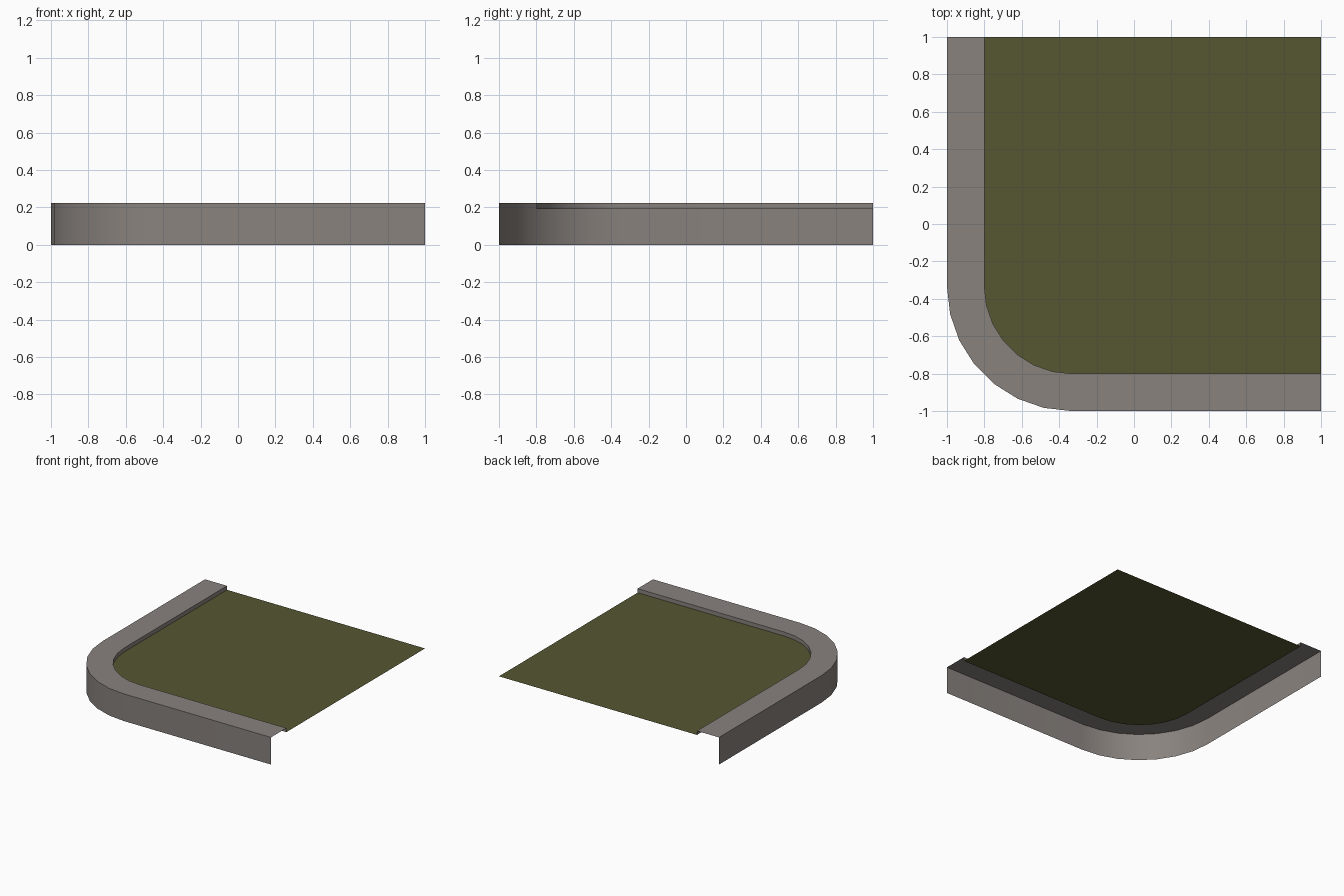
import bpy, bmesh, math

if "Cube" in bpy.data.objects:
    bpy.data.objects.remove(bpy.data.objects["Cube"])

CENTRE, SEGS = -1 / 3, 7        # corner arc centre (x = y) and arc divisions
TOP, LAWN = 0.223, 0.19         # kerb top and grass heights


def material(name, rgb):
    m = bpy.data.materials.new(name)
    m.diffuse_color = (*rgb, 1)
    m.use_nodes = True
    m.node_tree.nodes["Principled BSDF"].inputs["Base Color"].default_value = m.diffuse_color
    return m


def corner_path(edge):
    """L-shaped plan line at distance `edge` from the middle, rounded at the corner."""
    r = edge + CENTRE
    pts = [(-edge, 1)]
    for i in range(SEGS + 1):
        a = math.radians(90) * i / SEGS
        pts.append((CENTRE - r * math.cos(a), CENTRE - r * math.sin(a)))
    return pts + [(1, -edge)]


def make_object(name, bm, mat):
    mesh = bpy.data.meshes.new(name)
    bm.to_mesh(mesh)
    bm.free()
    mesh.materials.append(mat)
    ob = bpy.data.objects.new(name, mesh)
    bpy.context.collection.objects.link(ob)
    return ob


# Kerb: open strip of outer wall, flat top and inner lip, swept round the corner
bm = bmesh.new()
rows = [[bm.verts.new((x, y, z)) for x, y in corner_path(edge)]
        for edge, z in ((1, 0), (1, TOP), (0.8, TOP), (0.8, LAWN))]
for lo, hi in zip(rows, rows[1:]):
    for i in range(len(lo) - 1):
        bm.faces.new((lo[i], lo[i + 1], hi[i + 1], hi[i]))
kerb = make_object("kerb", bm, material("stone grey", (0.25, 0.225, 0.208)))
bpy.context.view_layer.objects.active = kerb
kerb.select_set(True)
bpy.ops.object.shade_smooth_by_angle(angle=math.radians(30))

# Grass: single flat sheet filling the inside of the kerb
bm = bmesh.new()
bm.faces.new([bm.verts.new((x, y, LAWN)) for x, y in corner_path(0.8) + [(1, 1)]])
make_object("grass", bm, material("olive grass", (0.092, 0.092, 0.032)))
